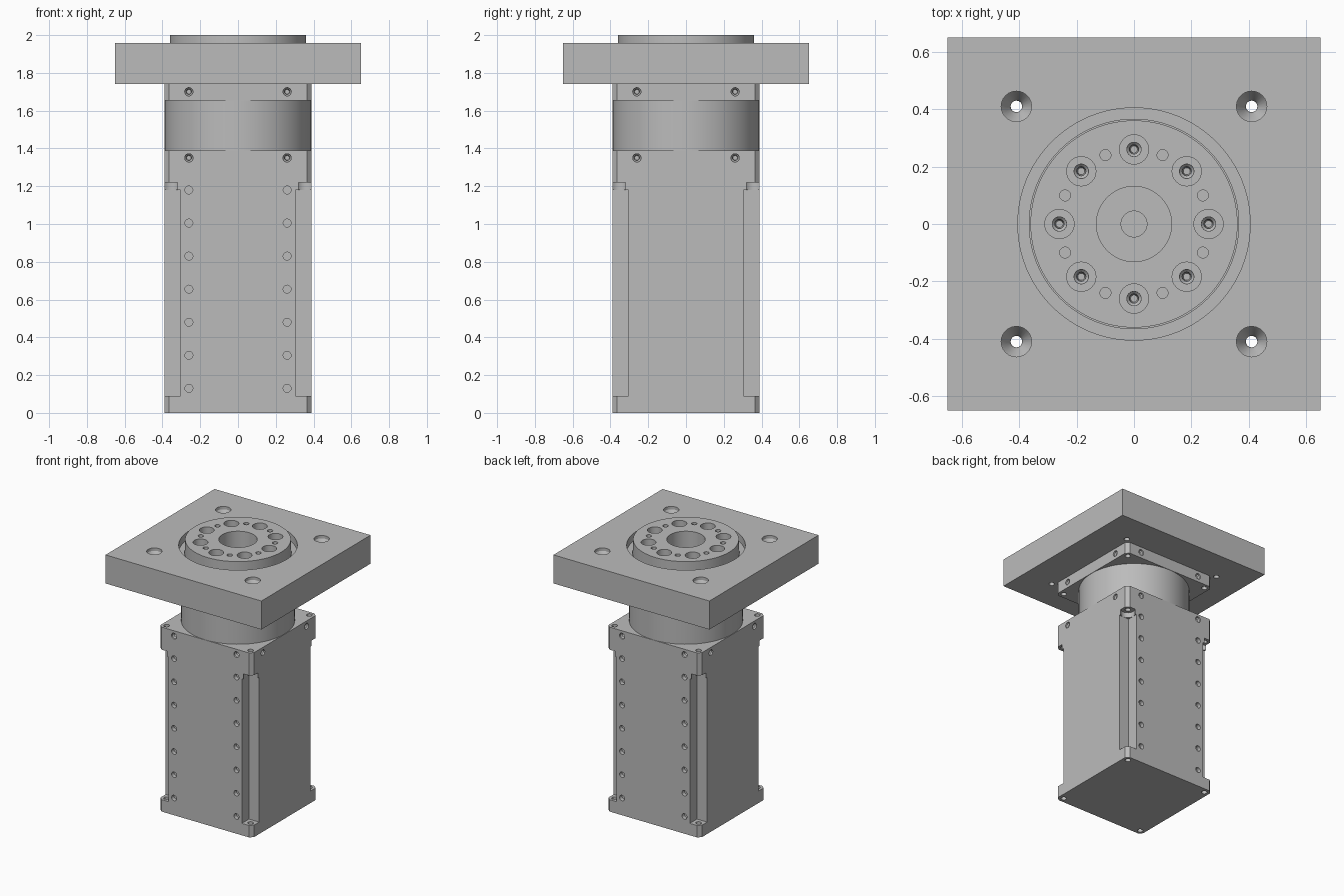
import bpy, bmesh
from math import pi, cos, sin, radians
from mathutils import Matrix, Vector

if "Cube" in bpy.data.objects:
    bpy.data.objects.remove(bpy.data.objects["Cube"])

GREY = (0.5, 0.5, 0.5, 1)
metal = bpy.data.materials.new("plain grey metal")
metal.use_nodes = True
metal.diffuse_color = GREY
metal.node_tree.nodes["Principled BSDF"].inputs["Base Color"].default_value = GREY

CORNERS = [(sx, sy) for sx in (-1, 1) for sy in (-1, 1)]


def lathe(bm, profile, matrix=Matrix(), n=32):
    """Closed solid turned from (radius, height) pairs listed upwards."""
    rings = [[bm.verts.new(matrix @ Vector((r * cos(2 * pi * i / n), r * sin(2 * pi * i / n), z)))
              for i in range(n)] for r, z in profile]
    for a, b in zip(rings, rings[1:]):
        for i in range(n):
            j = (i + 1) % n
            bm.faces.new((a[i], a[j], b[j], b[i]))
    bm.faces.new(rings[0][::-1])
    bm.faces.new(rings[-1])


def box(bm, x, y, z0, z1, cx=0, cy=0):
    m = Matrix.Translation((cx, cy, (z0 + z1) / 2)) @ Matrix.Diagonal((x, y, z1 - z0, 1))
    return bmesh.ops.create_cube(bm, size=1, matrix=m)["verts"]


def make(name, bm):
    mesh = bpy.data.meshes.new(name)
    bm.to_mesh(mesh)
    bm.free()
    obj = bpy.data.objects.new(name, mesh)
    bpy.context.collection.objects.link(obj)
    mesh.materials.append(metal)
    return obj


def select(obj):
    bpy.ops.object.select_all(action="DESELECT")
    obj.select_set(True)
    bpy.context.view_layer.objects.active = obj


def cut(obj, bm):
    cutter = make("cutter", bm)
    cutter.hide_render = True
    select(obj)
    mod = obj.modifiers.new("cut", "BOOLEAN")
    mod.operation, mod.solver, mod.object = "DIFFERENCE", "EXACT", cutter
    bpy.ops.object.modifier_apply(modifier=mod.name)
    bpy.data.objects.remove(cutter)


def finish(obj):
    select(obj)
    bpy.ops.object.shade_smooth_by_angle(angle=radians(30))


def square_block(name, z0, z1):
    """Square block with chamfered upright corners."""
    bm = bmesh.new()
    box(bm, 0.78, 0.78, z0, z1)
    upright = [e for e in bm.edges if abs(e.verts[0].co.z - e.verts[1].co.z) > 0.01]
    bmesh.ops.bevel(bm, geom=upright, offset=0.025, segments=1, affect="EDGES")
    return make(name, bm)


def side_hole(bm, x, z, turn, profile):
    """Horizontal hole; profile height is measured outwards from the face."""
    m = (Matrix.Rotation(turn * pi / 2, 4, "Z") @ Matrix.Translation((x, -0.39, z))
         @ Matrix.Rotation(pi / 2, 4, "X"))
    lathe(bm, profile, m, 20)


def corner_holes(obj, at, profile):
    bm = bmesh.new()
    for sx, sy in CORNERS:
        lathe(bm, profile, Matrix.Translation((sx * at, sy * at, 0)), 24)
    cut(obj, bm)


DRILLED = [(0.012, -0.05), (0.014, -0.02), (0.022, -0.012), (0.022, 0.02)]
SHALLOW = [(0.021, -0.03), (0.021, 0.02)]

# Main body with corner slots, screw pockets and side holes
body = square_block("body", 0, 1.39)
bm = bmesh.new()
for sx, sy in CORNERS:
    box(bm, 0.17, 0.17, 0.09, 1.18, sx * 0.39, sy * 0.39)
cut(body, bm)
corner_holes(body, 0.355, [(0.05, 1.15), (0.05, 1.22)])
corner_holes(body, 0.35, [(0.02, -0.05), (0.02, 1.45)])
bm = bmesh.new()
for x in (-0.26, 0.26):
    for turn in range(4):
        side_hole(bm, x, 1.35, turn, DRILLED)
    for turn in (0, 2):
        for i in range(7):
            side_hole(bm, x, 0.13 + 0.175 * i, turn, SHALLOW)
cut(body, bm)
finish(body)

# Round neck
bm = bmesh.new()
lathe(bm, [(0.388, 1.385), (0.388, 1.66)], n=96)
finish(make("neck", bm))

# Square flange below the plate
flange = square_block("flange", 1.655, 1.745)
corner_holes(flange, 0.35, [(0.02, 1.6), (0.02, 1.73)])
bm = bmesh.new()
for x in (-0.26, 0.26):
    for turn in range(4):
        side_hole(bm, x, 1.70, turn, DRILLED)
cut(flange, bm)
finish(flange)

# Mounting plate with countersunk corner holes and a round recess
bm = bmesh.new()
box(bm, 1.3, 1.3, 1.742, 1.957)
plate = make("mounting_plate", bm)
corner_holes(plate, 0.41, [(0.02, 1.7), (0.02, 1.88), (0.026, 1.895), (0.053, 1.935), (0.053, 2)])
bm = bmesh.new()
lathe(bm, [(0.405, 1.9), (0.405, 2.1)], n=96)
cut(plate, bm)
# Well under the output disc, leaving a floor for its bores
bm = bmesh.new()
lathe(bm, [(0.365, 1.77), (0.365, 2.1)], n=96)
cut(plate, bm)
finish(plate)

# Output disc with centre bore, bolt circle and dowel holes
bm = bmesh.new()
lathe(bm, [(0.361, 1.765), (0.361, 2.0)], n=96)
disc = make("output_disc", bm)
bm = bmesh.new()
lathe(bm, [(0.045, 1.775), (0.045, 1.81), (0.131, 1.81), (0.131, 2.1)], n=64)
for i in range(16):
    spot = Matrix.Rotation(i * pi / 8, 4, "Z") @ Matrix.Translation((0.26, 0, 0))
    if i % 2:
        lathe(bm, [(0.019, 1.9), (0.019, 2.1)], spot, 20)
    else:
        lathe(bm, [(0.012, 1.80), (0.016, 1.87), (0.025, 1.88), (0.025, 1.9),
                   (0.051, 1.9), (0.051, 2.1)], spot)
cut(disc, bm)
finish(disc)
